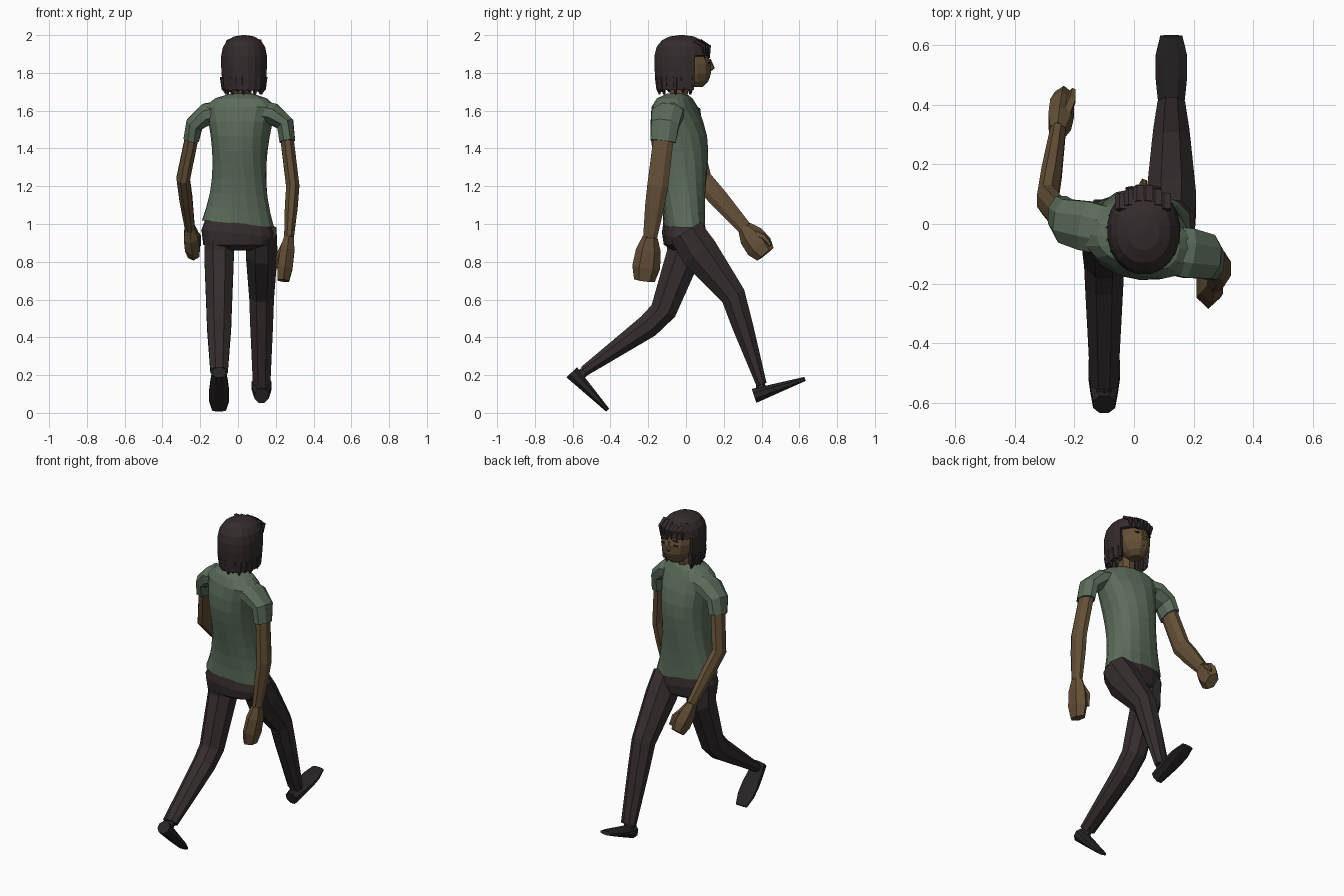
import bpy, bmesh, math
from mathutils import Vector, Matrix

old = bpy.data.objects.get("Cube")
if old:
    bpy.data.objects.remove(old)


def material(name, *rgb):
    mat = bpy.data.materials.new(name)
    mat.use_nodes = True
    mat.diffuse_color = (*rgb, 1)
    mat.node_tree.nodes["Principled BSDF"].inputs["Base Color"].default_value = (*rgb, 1)
    return mat


SHIRT = material("sage green cloth", 0.105, 0.15, 0.105)
SKIN = material("brown skin", 0.125, 0.078, 0.038)
PANTS = material("dark trousers", 0.036, 0.026, 0.027)
HAIR = material("dark brown hair", 0.034, 0.024, 0.025)
SHOES = material("black shoes", 0.022, 0.018, 0.019)
LIPS = material("dark lips", 0.07, 0.035, 0.025)

SIDEWAYS, ONWARD, UP = Matrix.Identity(3)


def loft(name, rings, mat, face_opening=None):
    """Join equal rings of points into a closed, flat-shaded skin."""
    bm = bmesh.new()
    rows = [[bm.verts.new(point) for point in ring] for ring in rings]
    for low, high in zip(rows, rows[1:]):
        for i in range(len(low)):
            bm.faces.new((low[i - 1], low[i], high[i], high[i - 1]))
    bm.faces.new(rows[-1])
    if face_opening:
        removed = [f for f in bm.faces if face_opening(f.calc_center_median())]
        bmesh.ops.delete(bm, geom=removed, context="FACES")
    else:
        bm.faces.new(rows[0])
    bmesh.ops.recalc_face_normals(bm, faces=bm.faces)
    mesh = bpy.data.meshes.new(name)
    bm.to_mesh(mesh)
    bm.free()
    mesh.materials.append(mat)
    ob = bpy.data.objects.new(name, mesh)
    bpy.context.collection.objects.link(ob)
    return ob


def oval(center, u, v, sides, power=1):
    ring = []
    for k in range(sides):
        angle = (k + 0.5) * math.tau / sides
        c, s = math.cos(angle), math.sin(angle)
        ring.append(center + u * math.copysign(abs(c) ** power, c)
                    + v * math.copysign(abs(s) ** power, s))
    return ring


def tube(name, points, widths, depths, mat, sides=8, across=SIDEWAYS):
    """Tube along points; widths are measured along the across direction."""
    points = [Vector(p) for p in points]
    last = len(points) - 1
    rings = []
    for i, (point, width, depth) in enumerate(zip(points, widths, depths)):
        along = (points[min(i + 1, last)] - points[max(i - 1, 0)]).normalized()
        u = (across - along * across.dot(along)).normalized()
        rings.append(oval(point, u * width, along.cross(u) * depth, sides))
    return loft(name, rings, mat)


def level(x, y, z, width, depth, yaw=0, tilt=0, sides=16, power=0.85):
    """Horizontal ring, turned by yaw and sloping down to one side by tilt."""
    turn = Matrix.Rotation(yaw, 3, "Z")
    u = turn @ SIDEWAYS * width
    return oval(Vector((x, y, z)), u + UP * tilt * u.x, turn @ ONWARD * depth, sides, power)


# Shirt body: waisted, fuller at the chest, shoulders turned against the hips
body = []
for i in range(9):
    t = i / 8
    body.append(level(0.015 * t, -0.01 - 0.05 * t * t, 1 + 0.62 * t,
                      0.142 + 0.05 * (2 * t - 1) ** 2,
                      0.108 + 0.04 * math.sin(math.pi * t * t),
                      0.1 - 0.4 * t, -0.1 * (1 - t)))
body.append(level(0.015, -0.06, 1.665, 0.14, 0.085, -0.3))
body.append(level(0.02, -0.05, 1.69, 0.06, 0.05, -0.3))
loft("shirt_body", body, SHIRT)

# Arms: collar, shoulder, elbow, wrist and knuckles
arms = {
    "trailing": [(0.08, -0.08, 1.6), (0.25, -0.11, 1.53), (0.29, -0.15, 1.2),
                 (0.27, -0.19, 0.93), (0.24, -0.22, 0.7)],
    "forward": [(-0.06, -0.03, 1.6), (-0.23, 0.01, 1.53), (-0.29, 0.08, 1.24),
                (-0.255, 0.31, 0.98), (-0.235, 0.42, 0.84)],
}
for label, joints in arms.items():
    collar, shoulder, elbow, wrist, knuckles = map(Vector, joints)
    hem = shoulder.lerp(elbow, 0.28)
    tube(label + "_sleeve",
         [collar, collar.lerp(shoulder, 0.6) + UP * 0.025, shoulder, hem],
         (0.085, 0.09, 0.08, 0.072), (0.06, 0.062, 0.05, 0.045), SHIRT, across=ONWARD)
    tube(label + "_arm",
         [shoulder, hem, elbow, elbow.lerp(wrist, 0.4), wrist],
         (0.035, 0.038, 0.038, 0.037, 0.028), (0.05, 0.058, 0.06, 0.055, 0.04), SKIN)
    tube(label + "_hand",
         [wrist, wrist.lerp(knuckles, 0.3), wrist.lerp(knuckles, 0.7), knuckles],
         (0.03, 0.044, 0.046, 0.035), (0.04, 0.066, 0.074, 0.055), SKIN, 6)
    inward = Vector((-math.copysign(0.035, wrist.x), 0.05, 0.02))
    tube(label + "_thumb",
         [wrist.lerp(knuckles, t) + inward * min(1, 2 * t) for t in (0.2, 0.5, 0.8)],
         (0.02, 0.018, 0.01), (0.02, 0.018, 0.01), SKIN, 5)

# Trouser hips
loft("trouser_hips", [
    level(0, -0.01, 1.03, 0.165, 0.105, 0.1, -0.1),
    level(0, -0.01, 0.95, 0.195, 0.115, 0.1, -0.1),
    level(0, -0.01, 0.89, 0.185, 0.105, 0.1),
    level(0, -0.01, 0.86, 0.06, 0.06)], PANTS)

# Legs: y, z and radius from hip to ankle, then the shoe from heel to toe
legs = {
    "forward": (0.125, [(0, 0.96, 0.1), (0.07, 0.85, 0.11), (0.25, 0.62, 0.072),
                        (0.3, 0.46, 0.06), (0.4, 0.15, 0.03)], (0.36, 0.09), (0.63, 0.18)),
    "trailing": (-0.1, [(-0.01, 0.96, 0.1), (-0.01, 0.84, 0.1), (-0.12, 0.54, 0.075),
                        (-0.2, 0.46, 0.068), (-0.54, 0.22, 0.03)], (-0.605, 0.215), (-0.415, 0.015)),
}
for label, (x, path, heel, toe) in legs.items():
    points = [Vector((x, y, z)) for y, z, r in path]
    radii = [r for y, z, r in path]
    tube(label + "_trouser_leg", points, [0.035 + r / 2 for r in radii], radii, PANTS)
    heel, toe = Vector((x, *heel)), Vector((x, *toe))
    tube(label + "_ankle", [points[-1].lerp(points[-2], 0.1), heel.lerp(toe, 0.15)],
         (0.03, 0.03), (0.02, 0.03), PANTS, 6)
    steps = [i / 4 for i in range(5)]
    tube(label + "_shoe", [heel.lerp(toe, t) for t in steps],
         [0.04 + 0.04 * t - 0.04 * t ** 4 for t in steps],
         [0.042 - 0.03 * t for t in steps], SHOES)

# Neck and egg-shaped head
MIDDLE = 0.032
tube("neck", [(0.02, -0.045, 1.64), (MIDDLE, -0.02, 1.8)], (0.05, 0.05), (0.05, 0.05), SKIN)
skull = []
for i in range(-3, 4):
    c, s = math.cos(i * 0.4), math.sin(i * 0.4)
    skull.append(level(MIDDLE, 0.025 - 0.025 * s, 1.85 + 0.135 * s,
                       0.095 * c, 0.11 * c, sides=12, power=1))
loft("head", skull, SKIN)

# Facial features on the +y side
tube("nose", [(MIDDLE, 0.12, 1.87), (MIDDLE, 0.137, 1.825), (MIDDLE, 0.12, 1.81)],
     (0.008, 0.014, 0.014), (0.012, 0.016, 0.01), SKIN, 5)


def feature(name, center, reach, bend, y, z, thick, mat):
    points = [(center + i * reach, y - bend * i * i, z) for i in (-1, 0, 1)]
    tube(name, points, (0.004, 0.006, 0.004), (thick / 2, thick, thick / 2), mat, 6, ONWARD)


feature("lips", MIDDLE, 0.027, 0.01, 0.123, 1.78, 0.008, LIPS)
for label, side in (("left", 1), ("right", -1)):
    feature(label + "_eye", MIDDLE + side * 0.04, 0.018, 0.002, 0.122, 1.853, 0.007, HAIR)
    feature(label + "_eyebrow", MIDDLE + side * 0.04, 0.02, 0.002, 0.12, 1.88, 0.004, HAIR)

# Bob hair: a domed shell, open over the face and thickened inward
dome = []
for i in range(8):
    t = math.sin(i / 7 * math.pi / 2)
    r = 0.01 + 0.118 * math.sqrt(max(0, 1 - t ** 6)) - 0.015 * (1 - t) ** 2
    dome.append(level(MIDDLE, -0.022, 1.71 + 0.29 * t, r, r * 1.2, sides=20, power=0.95))
hair = loft("bob_hair", dome, HAIR, lambda p: p.z < 1.89 and p.y > 0.045)
shell = hair.modifiers.new("thickness", "SOLIDIFY")
shell.thickness = 0.018

# Fringe locks over the forehead
for i in range(6):
    off = i - 2.5
    x, y = MIDDLE + off * 0.03, 0.13 - abs(off) * 0.013
    tube(f"fringe_lock_{i}", [(x, y - 0.05, 1.97), (x, y, 1.94), (x, y, 1.89 - i % 2 / 80)],
         (0.02, 0.02, 0.004), (0.012, 0.01, 0.003), HAIR, 5)

# Ragged tips hanging around the sides and back of the bob
for i in range(13):
    angle = math.radians(155 + i * 19)
    out = Vector((math.cos(angle) * 0.105, math.sin(angle) * 0.127, 0))
    root = Vector((MIDDLE, -0.025, 0))
    tube(f"hair_tip_{i}",
         [root + out * grow + UP * z
          for grow, z in ((1, 1.78), (0.95, 1.715), (0.9, 1.685 + i % 2 / 80))],
         (0.024, 0.02, 0.005), (0.014, 0.012, 0.004), HAIR, 5)
